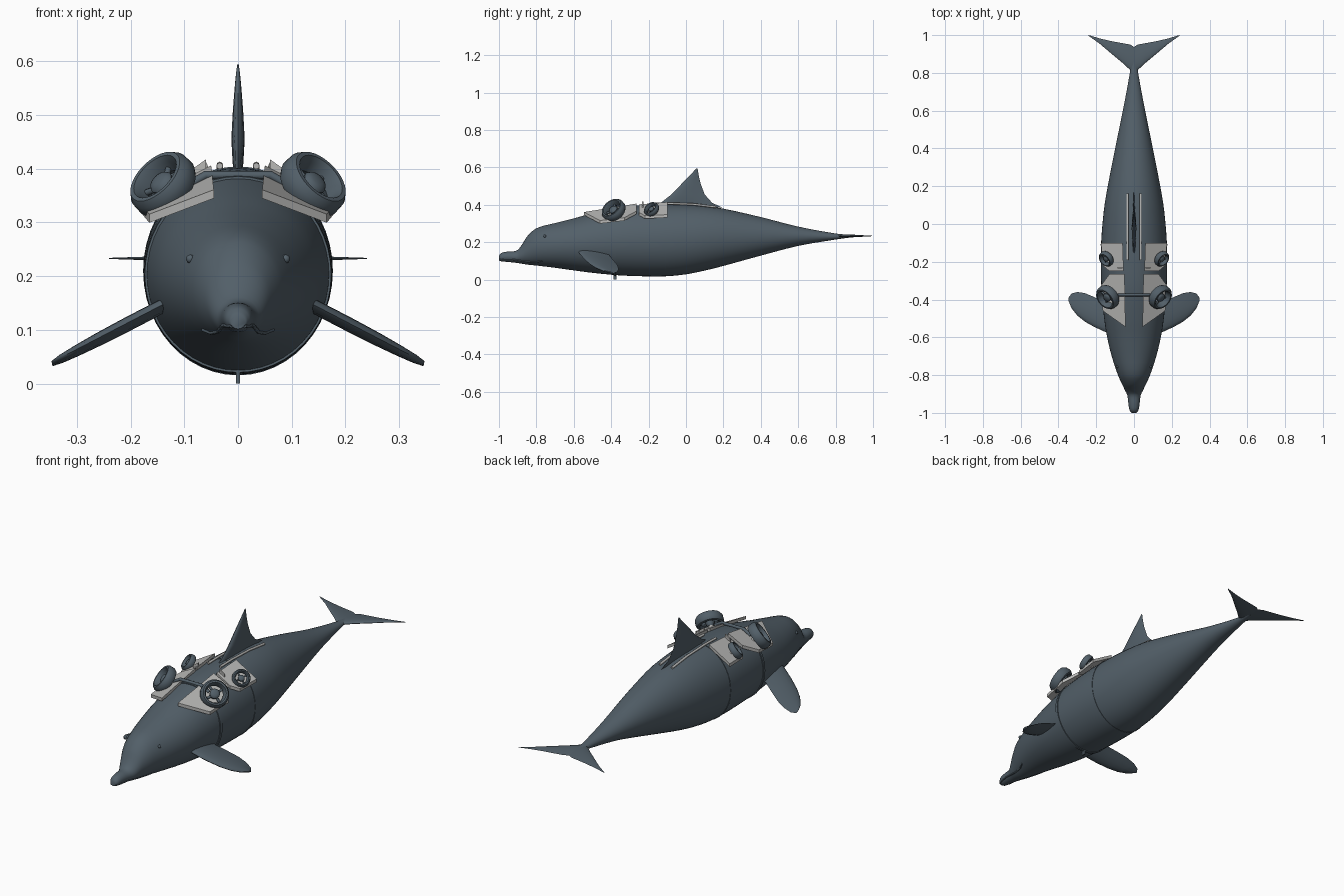
import bpy, bmesh, math
from mathutils import Vector

if "Cube" in bpy.data.objects:
    bpy.data.objects.remove(bpy.data.objects["Cube"])


def material(name, rgb):
    m = bpy.data.materials.new(name)
    m.use_nodes = True
    m.diffuse_color = (*rgb, 1)
    bsdf = m.node_tree.nodes["Principled BSDF"]
    bsdf.inputs["Base Color"].default_value = (*rgb, 1)
    bsdf.inputs["Roughness"].default_value = 0.7
    return m


SLATE = material("slate grey", (0.085, 0.115, 0.14))
PLATE = material("light grey", (0.48, 0.48, 0.47))
SIDES = (("left", 1), ("right", -1))


def finish(name, bm, mat, angle=40):
    bmesh.ops.recalc_face_normals(bm, faces=bm.faces)
    me = bpy.data.meshes.new(name)
    bm.to_mesh(me)
    bm.free()
    me.materials.append(mat)
    ob = bpy.data.objects.new(name, me)
    bpy.context.collection.objects.link(ob)
    bpy.ops.object.select_all(action='DESELECT')
    ob.select_set(True)
    bpy.context.view_layer.objects.active = ob
    bpy.ops.object.shade_smooth_by_angle(angle=math.radians(angle))
    return ob


def loft(name, rings, mat, caps=True, closed=False, angle=40):
    """Skin a list of closed point rings."""
    bm = bmesh.new()
    vs = [[bm.verts.new(p) for p in ring] for ring in rings]
    n = len(vs[0])
    pairs = list(zip(vs, vs[1:])) + ([(vs[-1], vs[0])] if closed else [])
    for a, b in pairs:
        for i in range(n):
            j = (i + 1) % n
            bm.faces.new((a[i], a[j], b[j], b[i]))
    if caps and not closed:
        bm.faces.new(vs[0])
        bm.faces.new(vs[-1])
    return finish(name, bm, mat, angle)


def tube(name, pts, radius, mat, cyclic=False):
    cu = bpy.data.curves.new(name, 'CURVE')
    cu.dimensions = '3D'
    cu.bevel_depth, cu.bevel_resolution, cu.use_fill_caps = radius, 2, True
    sp = cu.splines.new('POLY')
    sp.points.add(len(pts) - 1)
    for p, q in zip(sp.points, pts):
        p.co = (*q, 1)
    sp.use_cyclic_u = cyclic
    cu.materials.append(mat)
    ob = bpy.data.objects.new(name, cu)
    bpy.context.collection.objects.link(ob)
    return ob


# Body stations: y, top z, bottom z, half width
BODY = [(-1.0, .128, .102, .014), (-.985, .143, .097, .024), (-.95, .15, .094, .03),
        (-.905, .155, .089, .036), (-.88, .182, .085, .048), (-.85, .23, .08, .062),
        (-.8, .274, .075, .085), (-.7, .302, .063, .118), (-.6, .327, .049, .142),
        (-.5, .355, .036, .158), (-.35, .388, .022, .172), (-.2, .4, .017, .176),
        (-.1, .402, .018, .174), (0, .4, .028, .167), (.1, .393, .048, .156),
        (.2, .379, .073, .139), (.4, .334, .128, .1), (.6, .283, .18, .059),
        (.8, .246, .214, .022), (.88, .239, .225, .013)]


def body_at(y):
    """Catmull-Rom blend of the body stations."""
    k = max(i for i in range(len(BODY) - 1) if BODY[i][0] <= y or i == 0)
    p0, p1, p2, p3 = (BODY[min(max(k + d, 0), len(BODY) - 1)] for d in (-1, 0, 1, 2))
    h = p2[0] - p1[0]
    t = (y - p1[0]) / h
    out = []
    for c in (1, 2, 3):
        m1 = (p2[c] - p0[c]) / (p2[0] - p0[0]) * h
        m2 = (p3[c] - p1[c]) / (p3[0] - p1[0]) * h
        out.append((2*t**3 - 3*t*t + 1) * p1[c] + (t**3 - 2*t*t + t) * m1
                   + (3*t*t - 2*t**3) * p2[c] + (t**3 - t*t) * m2)
    return out


def ring_at(y, n=48, grow=0.0):
    top, bot, w = body_at(y)
    c, h = (top + bot) / 2, (top - bot) / 2 + grow
    return [(math.cos(a) * (w + grow), y, c + math.sin(a) * h)
            for a in (2 * math.pi * i / n for i in range(n))]


def skin_x(y, z):
    top, bot, w = body_at(y)
    u = (z - (top + bot) / 2) / ((top - bot) / 2)
    return w * math.sqrt(max(0, 1 - u * u))


ys = [a[0] + (b[0] - a[0]) * s / 3 for a, b in zip(BODY, BODY[1:]) for s in range(3)]
loft("body", [ring_at(y) for y in ys + [.88]], SLATE, angle=60)

# Straps around the body, with a small clip under the front one
for name, y, hw, g in (("front_strap", -.38, .007, .004), ("rear_strap", -.11, .003, .002)):
    loft(name, [ring_at(y - hw, grow=-.004), ring_at(y - hw, grow=g),
                ring_at(y + hw, grow=g), ring_at(y + hw, grow=-.004)], SLATE, closed=True)
loft("strap_clip", [[(x, y, z) for x, y in ((-.004, -.388), (.004, -.388), (.004, -.372), (-.004, -.372))]
                    for z in (0, .03)], SLATE)


def foil(name, sections, normal):
    """Fin from sections of leading point, trailing point and thickness."""
    n = Vector(normal).normalized()
    ts = [0, .04, .14, .3, .5, .75, 1]
    rings = []
    for lead, trail, th in sections:
        a, b = Vector(lead), Vector(trail)
        half = [1.3 * th * math.sqrt(t) * (1 - t) for t in ts]
        up = [a.lerp(b, t) + n * h for t, h in zip(ts, half)]
        down = [a.lerp(b, t) - n * h for t, h in zip(ts, half)][1:-1]
        rings.append(up + down[::-1])
    return loft(name, rings, SLATE, angle=50)


# Dorsal fin: leading y, trailing y, z, thickness
foil("dorsal_fin", [((0, a, z), (0, b, z), t) for a, b, z, t in (
    (-.2, .195, .385, .012), (-.135, .14, .41, .02), (-.078, .1, .455, .025),
    (-.025, .079, .51, .019), (.024, .067, .56, .011), (.045, .064, .583, .006),
    (.055, .061, .595, .002))], (1, 0, 0))

for side, s in SIDES:
    # Pectoral fin: x, leading y, trailing y, thickness
    foil(side + "_pectoral_fin", [
        ((s * x, a, .142 - .52 * (x - .15)), (s * x, b, .134 - .52 * (x - .15)), t)
        for x, a, b, t in ((.11, -.585, -.4, .026), (.16, -.568, -.41, .026),
                           (.21, -.545, -.387, .026), (.26, -.517, -.366, .024),
                           (.3, -.485, -.36, .02), (.33, -.447, -.368, .015),
                           (.345, -.41, -.388, .008))], (s * .46, 0, .89))
    # Tail fluke
    foil(side + "_fluke", [
        ((s * x, a, .233), (s * x, b, .233), t)
        for x, a, b, t in ((0, .8, .937, .016), (.02, .815, .95, .016), (.06, .852, .957, .014),
                           (.12, .902, .968, .01), (.18, .953, .982, .006),
                           (.24, .996, 1.0, .002))], (0, 0, 1))
    # Mouth line and eye
    tube(side + "_mouth_line", [(s * skin_x(y, z), y, z) for y, z in (
        (-.998, .107), (-.97, .108), (-.93, .108), (-.89, .102), (-.85, .096),
        (-.8, .094), (-.77, .1))], .0035, SLATE)
    bm = bmesh.new()
    bmesh.ops.create_uvsphere(bm, u_segments=12, v_segments=8, radius=.008)
    bmesh.ops.translate(bm, verts=bm.verts, vec=(s * skin_x(-.755, .232), -.755, .232))
    finish(side + "_eye", bm, SLATE)


def saddle(name, outline, height, thick):
    """Tilted flat plate with a straight rim."""
    loft(name, [[(x, y, height(abs(x), y) + d) for x, y in outline] for d in (-thick, 0)],
         PLATE, angle=20)


def lathe(name, profile, centre, axis, mat, closed, n=32):
    q = Vector(axis).to_track_quat('Z', 'Y')
    rings = [[Vector(centre) + q @ Vector((r * math.cos(a), r * math.sin(a), h))
              for a in (2 * math.pi * i / n for i in range(n))] for r, h in profile]
    return loft(name, rings, mat, closed=closed)


DUCT = [(.067, -.012), (.066, .01), (.058, .022), (.05, .022), (.044, .01),
        (.041, -.012), (.05, -.025), (.061, -.023)]
HUB = [(.014, -.03), (.022, -.012), (.024, .004), (.02, .01), (.012, .013), (.004, .014)]


def thruster(name, centre, axis, k):
    """Ducted ring with a hub, struts and a stub mount."""
    c, n = Vector(centre), Vector(axis).normalized()
    q = n.to_track_quat('Z', 'Y')
    lathe(name + "_duct", [(r * k, h * k) for r, h in DUCT], c, n, SLATE, True)
    lathe(name + "_hub", [(r * k, h * k) for r, h in HUB], c, n, SLATE, False, 20)
    lathe(name + "_mount", [(.012 * k, -.065 * k), (.012 * k, -.02 * k)], c, n, PLATE, False, 12)
    for i in range(4):
        a = math.pi / 2 * i + .4
        d = q @ Vector((math.cos(a), math.sin(a), 0))
        tube(f"{name}_strut_{i + 1}", [c + d * .015 * k - n * .006 * k,
                                       c + d * .045 * k - n * .006 * k], .006 * k, SLATE)


for side, s in SIDES:
    # Saddle plates
    saddle(side + "_front_plate",
           [(s * x, y) for x, y in ((.045, -.545), (.165, -.46), (.178, -.33), (.13, -.265), (.05, -.265))],
           lambda x, y: .36 + .17 * (y + .55) - .5 * (x - .045), .016)
    saddle(side + "_rear_plate",
           [(s * x, y) for x, y in ((.055, -.25), (.13, -.25), (.165, -.22), (.175, -.1), (.06, -.1))],
           lambda x, y: .402 + .1 * (y + .25) - .58 * (x - .055), .016)
    # Upright bracket at the inner edge of the rear plate
    loft(side + "_bracket", [[(s * x, y, z) for x, z in ((.06, .375), (.06, .417), (.088, .397), (.088, .365))]
                             for y in (-.235, -.228)], PLATE, angle=20)
    # Thrusters
    thruster(side + "_front_thruster", (s * .141, -.388, .372), (s * .6, -.5, .6), 1)
    thruster(side + "_rear_thruster", (s * .148, -.185, .376), (s * .6, -.5, .6), .64)
    # Rails beside the dorsal fin
    tube(side + "_rail", [(s * .034, -.19, .405), (s * .034, -.1, .407),
                          (s * .034, .04, .402), (s * .034, .16, .388)], .006, PLATE)

# Cross bar joining the front thrusters
tube("cross_bar", [(-.1, -.375, .365), (-.06, -.375, .388), (.06, -.375, .388), (.1, -.375, .365)],
     .008, SLATE)
